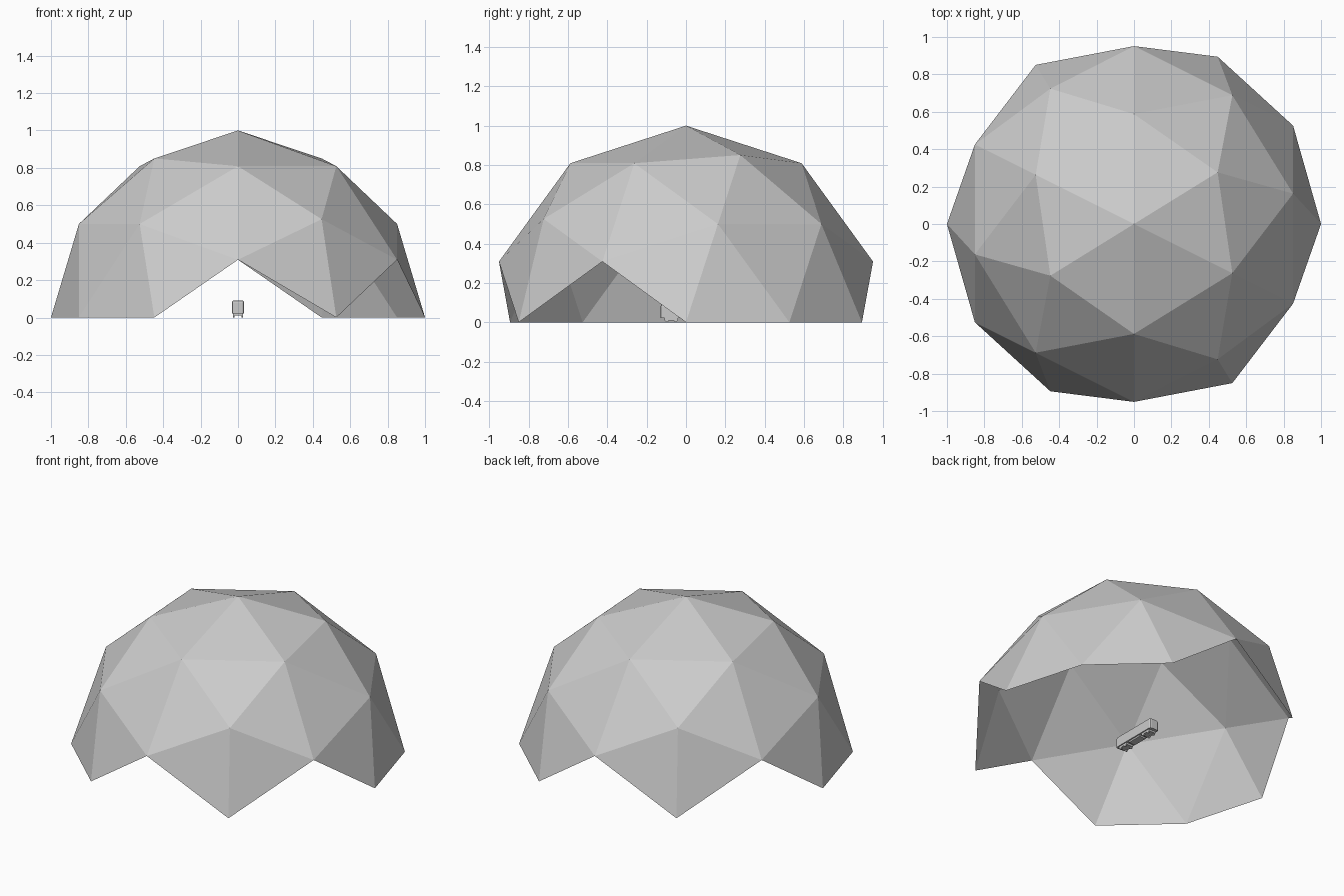
import bpy, bmesh, math
from mathutils import Vector, Matrix

if "Cube" in bpy.data.objects:
    bpy.data.objects.remove(bpy.data.objects["Cube"])


def material(name, v):
    m = bpy.data.materials.new(name)
    m.diffuse_color = (v, v, v, 1)
    m.use_nodes = True
    m.node_tree.nodes["Principled BSDF"].inputs["Base Color"].default_value = m.diffuse_color
    return m


GREY = material("light grey", 0.6)


def add_object(name, bm, mat):
    me = bpy.data.meshes.new(name)
    bm.to_mesh(me)
    bm.free()
    me.materials.append(mat)
    ob = bpy.data.objects.new(name, me)
    bpy.context.collection.objects.link(ob)
    return ob


def box(name, lo, hi, mat, bevel=0):
    lo, hi = Vector(lo), Vector(hi)
    bm = bmesh.new()
    bmesh.ops.create_cube(bm, size=1, matrix=Matrix.Translation((lo + hi) / 2)
                          @ Matrix.Diagonal((*(hi - lo), 1)))
    if bevel:
        top = [e for e in bm.edges if max(v.co.z for v in e.verts) > hi.z - 1e-4]
        bmesh.ops.bevel(bm, geom=top, offset=bevel, segments=2, profile=0.5,
                        affect='EDGES')
    return add_object(name, bm, mat)


# Geodesic dome: icosahedron corners plus edge midpoints, wrapped in a hull
phi = (1 + 5 ** 0.5) / 2
corners = []
for a in (-1, 1):
    for b in (-phi, phi):
        corners += [Vector((a, 0, b)), Vector((0, b, a)), Vector((b, a, 0))]
points = [c.normalized() for c in corners]
for i, p in enumerate(corners):
    for q in corners[i + 1:]:
        if (p - q).length < 2.1:
            points.append((p + q).normalized())
turn = Matrix.Rotation(math.atan2(1, phi), 3, 'Z')
bm = bmesh.new()
for p in points:
    bm.verts.new(turn @ p)
bmesh.ops.convex_hull(bm, input=bm.verts[:])
# Open the bottom: keep only triangles fully above the ground
low = [f for f in bm.faces if min(v.co.z for v in f.verts) < -0.01]
bmesh.ops.delete(bm, geom=low, context='FACES')
bmesh.ops.recalc_face_normals(bm, faces=bm.faces[:])
if sum(f.normal.dot(f.calc_center_median()) for f in bm.faces) < 0:
    bmesh.ops.reverse_faces(bm, faces=bm.faces[:])
add_object("dome", bm, GREY)

# Small carriage inside the dome
Y0, Y1 = -0.13, 0.19
box("carriage_body", (-0.033, Y0, 0.022), (0.033, Y1, 0.092), GREY, 0.012)
box("underframe", (-0.024, Y0 + 0.11, 0.012), (0.024, Y1 - 0.11, 0.022), GREY)
for n, yc in (("front", Y0 + 0.055), ("rear", Y1 - 0.055)):
    box(n + "_bogie", (-0.026, yc - 0.035, 0.01), (0.026, yc + 0.035, 0.022), GREY)
    # Wheels
    for y in (yc - 0.022, yc + 0.022):
        for s in (-1, 1):
            bm = bmesh.new()
            bmesh.ops.create_cone(
                bm, cap_ends=True, segments=12, radius1=0.01, radius2=0.01, depth=0.008,
                matrix=Matrix.Translation((s * 0.022, y, 0.011))
                @ Matrix.Rotation(math.pi / 2, 4, 'Y'))
            add_object(n + "_wheel", bm, GREY)
